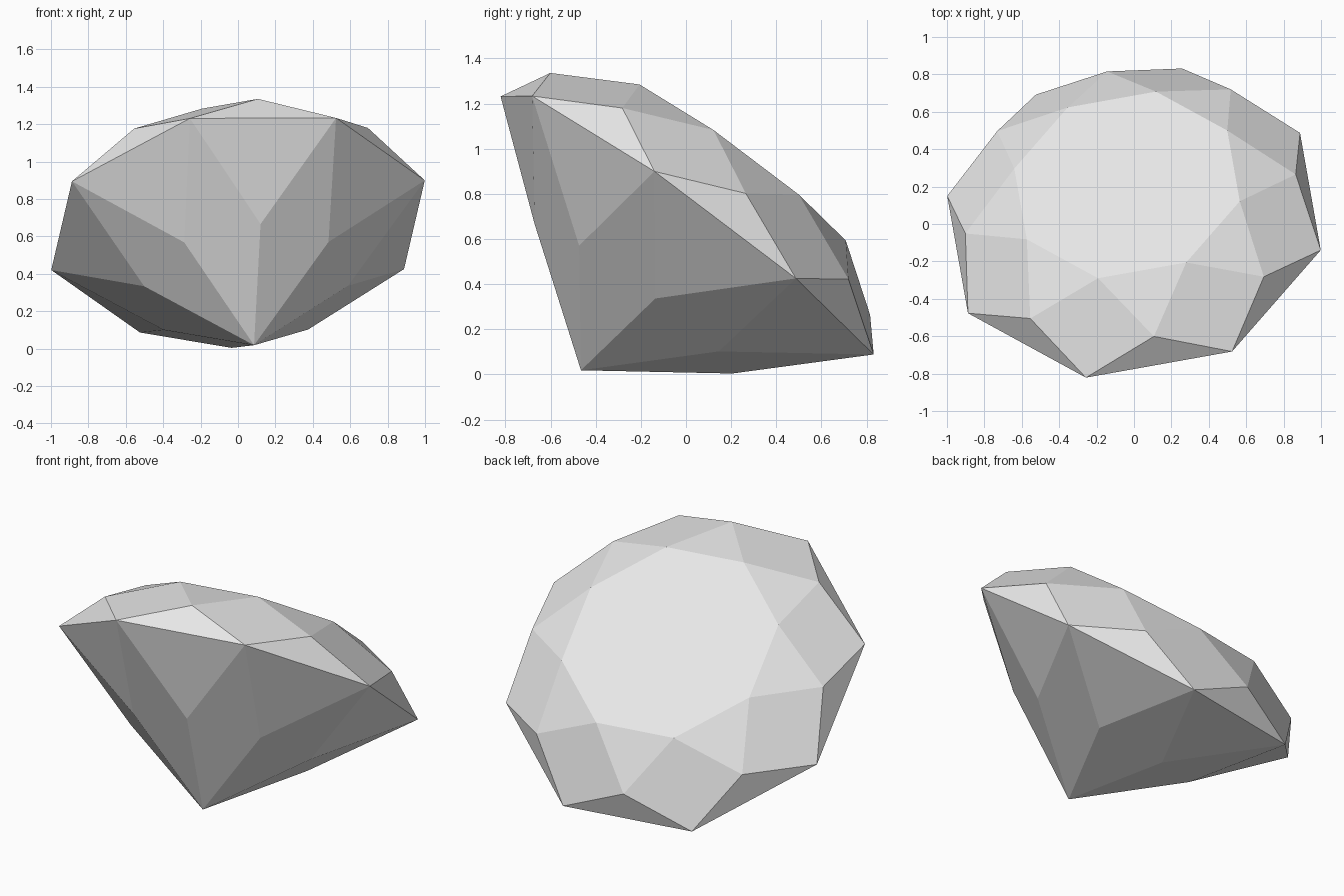
import bpy
import bmesh
from math import cos, sin, pi
from mathutils import Vector, Matrix

cube = bpy.data.objects.get("Cube")
if cube:
    bpy.data.objects.remove(cube, do_unlink=True)

SIDES = 8
STEP = 2 * pi / SIDES

# Tilted frame of the stone: two girdle directions and the axis to the table
u = Vector((1.0, -0.145, 0.24)).normalized()
v = Vector((0.26, 0.825, -0.57))
v = (v - u * v.dot(u)).normalized()
w = u.cross(v)
tilt = Matrix((u, v, w)).transposed().to_4x4()
place = Matrix.Translation((0, 0.005, 0.66)) @ tilt

bm = bmesh.new()


def ring(radius, height, turn=0.0):
    """Ring of points around the axis, turned by a part of one step."""
    return [bm.verts.new((radius * cos((i + turn) * STEP),
                          radius * sin((i + turn) * STEP), height))
            for i in range(SIDES)]


# Rings from the point up to the table
culet = bm.verts.new((0, 0, -0.80))
pavilion = ring(0.554, -0.405, 0.5)
girdle = ring(1.037, 0)
crown = ring(0.897, 0.174, 0.5)
table = ring(0.626, 0.347)

# Facets: kites on the girdle points, triangles between them
for i in range(SIDES):
    n = (i + 1) % SIDES
    bm.faces.new((culet, pavilion[i - 1], girdle[i], pavilion[i]))
    bm.faces.new((pavilion[i], girdle[n], girdle[i]))
    bm.faces.new((girdle[i], girdle[n], crown[i]))
    bm.faces.new((girdle[i], crown[i], table[i], crown[i - 1]))
    bm.faces.new((crown[i], table[n], table[i]))
bm.faces.new(table)
bmesh.ops.recalc_face_normals(bm, faces=bm.faces)
bm.transform(place)

mesh = bpy.data.meshes.new("cut_gem")
bm.to_mesh(mesh)
bm.free()
gem = bpy.data.objects.new("cut_gem", mesh)
bpy.context.collection.objects.link(gem)

# Light grey stone
colour = (0.8, 0.8, 0.8, 1)
grey = bpy.data.materials.new("light_grey")
grey.use_nodes = True
grey.diffuse_color = colour
grey.node_tree.nodes["Principled BSDF"].inputs["Base Color"].default_value = colour
mesh.materials.append(grey)
